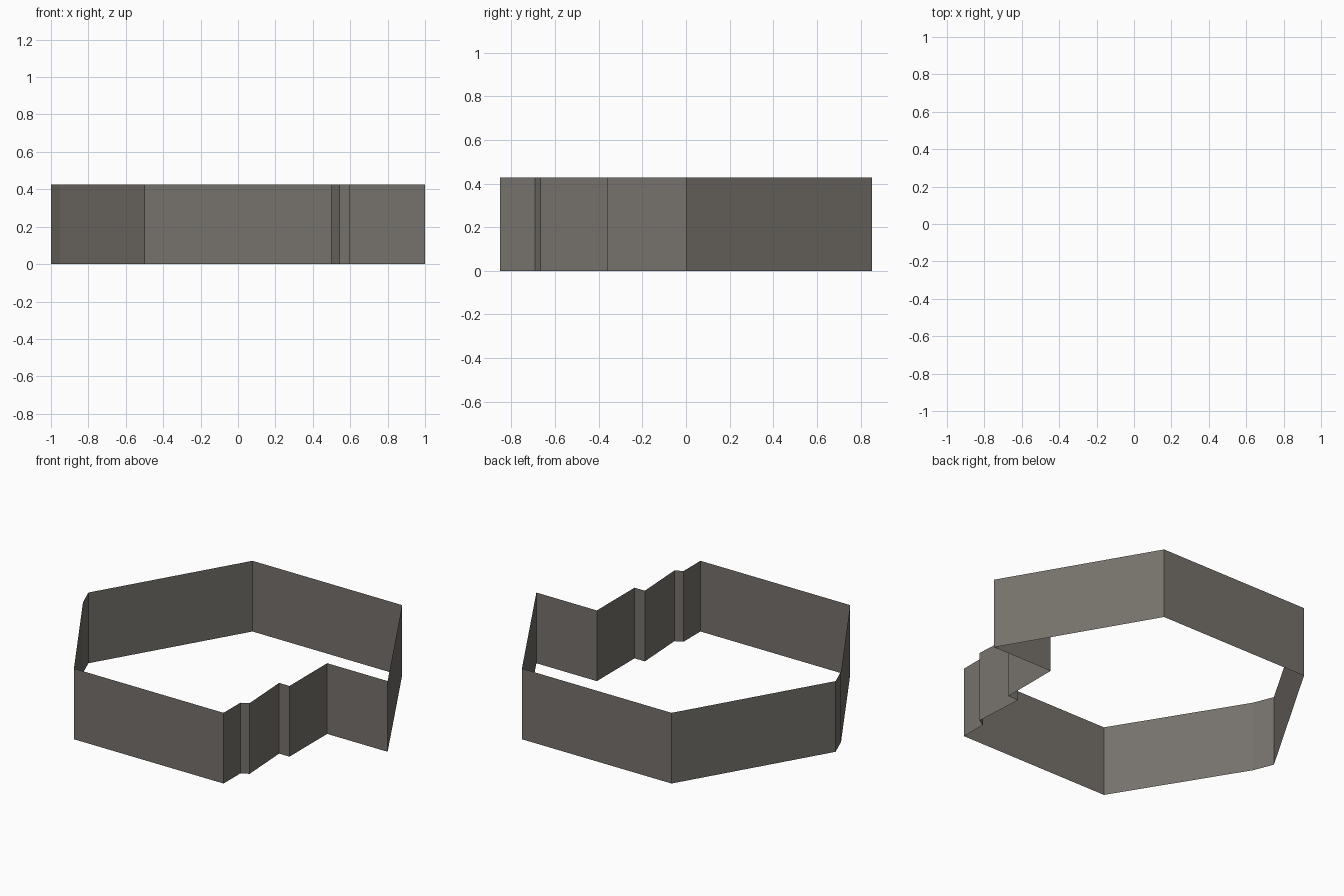
import bpy
import bmesh

if "Cube" in bpy.data.objects:
    bpy.data.objects.remove(bpy.data.objects["Cube"])

HEIGHT = 0.427

# plan outline of the wall, counter-clockwise from the right corner
OUTLINE = [
    (1.0, 0.0), (0.5, 0.852), (-0.5, 0.852), (-1.0, 0.0),   # plain hexagon half
    (-0.952, -0.12),                                        # small kink on the left
    (-0.5, -0.852), (0.5, -0.852),                          # front wall
    (0.5, -0.692), (0.545, -0.667), (0.527, -0.36),         # stepped notch
    (0.596, -0.36), (0.596, 0.0),
]

# single wall colour
grey = bpy.data.materials.new("warm grey")
grey.diffuse_color = (0.18, 0.168, 0.15, 1.0)
grey.use_nodes = True
grey.node_tree.nodes["Principled BSDF"].inputs["Base Color"].default_value = grey.diffuse_color

# open wall: outline edges extruded straight up, no floor or roof
bm = bmesh.new()
base = [bm.verts.new((x, y, 0.0)) for x, y in OUTLINE]
edges = [bm.edges.new((a, b)) for a, b in zip(base, base[1:] + base[:1])]
top = bmesh.ops.extrude_edge_only(bm, edges=edges)["geom"]
bmesh.ops.translate(bm, vec=(0, 0, HEIGHT),
                    verts=[g for g in top if isinstance(g, bmesh.types.BMVert)])

# make the first (right rear) face look outwards, all others alike
bmesh.ops.recalc_face_normals(bm, faces=bm.faces)
bm.faces.ensure_lookup_table()
rear = max(bm.faces, key=lambda f: f.calc_center_median().y)
if rear.normal.y < 0:
    bmesh.ops.reverse_faces(bm, faces=bm.faces)

mesh = bpy.data.meshes.new("notched_wall")
bm.to_mesh(mesh)
bm.free()
mesh.materials.append(grey)
wall = bpy.data.objects.new("notched_wall", mesh)
bpy.context.collection.objects.link(wall)
